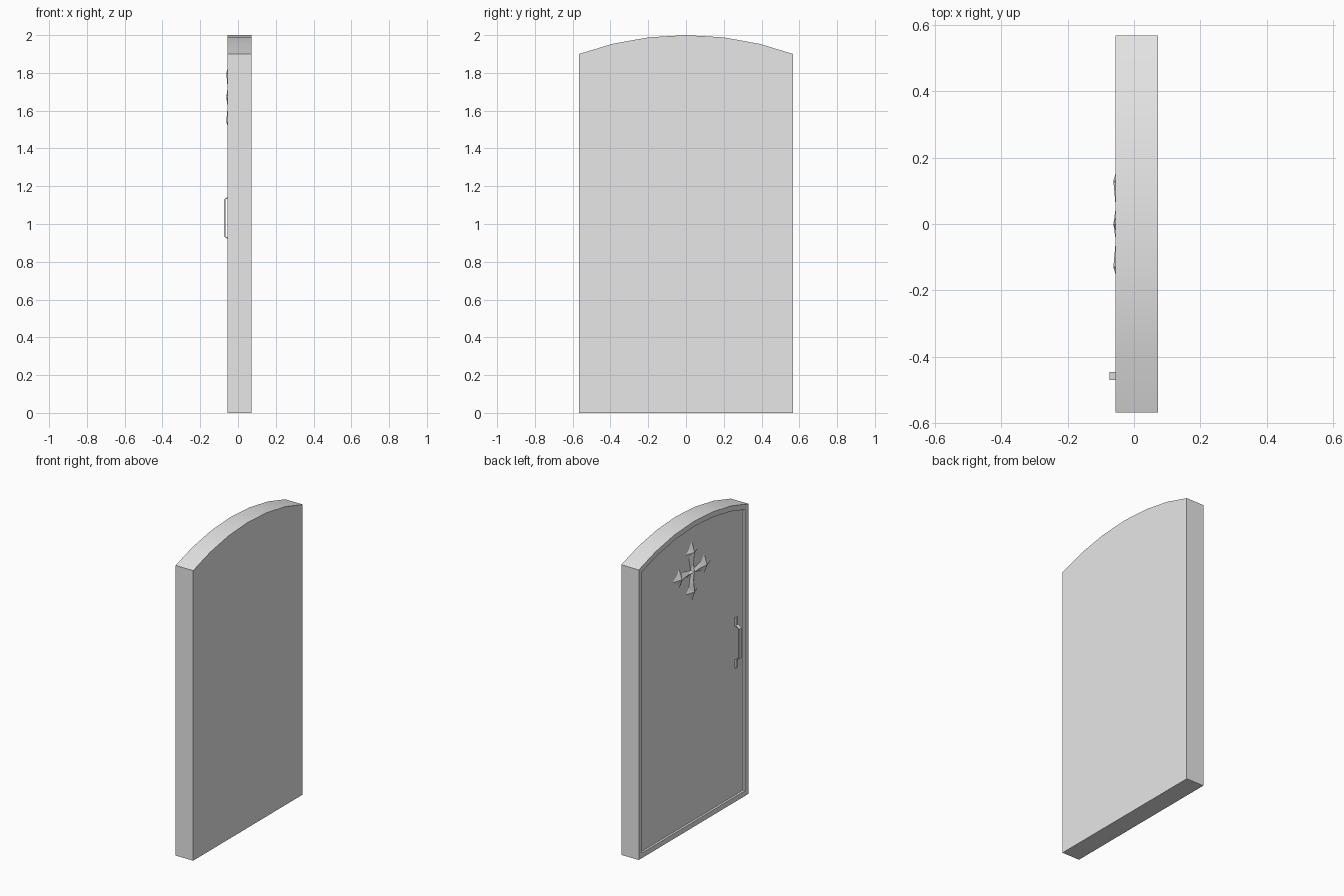
import bpy, bmesh
from math import sqrt

if "Cube" in bpy.data.objects:
    bpy.data.objects.remove(bpy.data.objects["Cube"])

# One plain grey for everything
grey = bpy.data.materials.new("plain grey")
grey.use_nodes = True
colour = (0.8, 0.8, 0.8, 1)
grey.diffuse_color = colour
grey.node_tree.nodes["Principled BSDF"].inputs["Base Color"].default_value = colour

HALF_W, FRONT_X, BACK_X = 0.567, -0.055, 0.072
RECESS = 0.014
PANEL_X = FRONT_X + RECESS


def finish(bm, name, smooth=False):
    mesh = bpy.data.meshes.new(name)
    bm.to_mesh(mesh)
    bm.free()
    mesh.materials.append(grey)
    obj = bpy.data.objects.new(name, mesh)
    bpy.context.collection.objects.link(obj)
    if smooth:
        bpy.ops.object.select_all(action="DESELECT")
        obj.select_set(True)
        bpy.context.view_layer.objects.active = obj
        bpy.ops.object.shade_smooth_by_angle(angle=0.5)
    return obj


def prism(points, offset):
    """Extrude a closed outline along an offset; returns the mesh and first face."""
    bm = bmesh.new()
    face = bm.faces.new([bm.verts.new(p) for p in points])
    new = bmesh.ops.extrude_face_region(bm, geom=[face], use_keep_orig=True)["geom"]
    moved = [v for v in new if isinstance(v, bmesh.types.BMVert)]
    bmesh.ops.translate(bm, verts=moved, vec=offset)
    bmesh.ops.recalc_face_normals(bm, faces=bm.faces)
    return bm, face


# Door slab with an arched top
radius = (HALF_W ** 2 + 0.1 ** 2) / 0.2
arch = []
for y in (-HALF_W, -0.39, -0.2, 0, 0.2, 0.39, HALF_W):
    arch.append((FRONT_X, y, 2 - radius + sqrt(radius ** 2 - y ** 2)))
outline = [(FRONT_X, HALF_W, 0), (FRONT_X, -HALF_W, 0)] + arch
bm, panel = prism(outline, (BACK_X - FRONT_X, 0, 0))

# Recessed panel inside a narrow raised border
bmesh.ops.inset_region(bm, faces=[panel], thickness=0.034, use_even_offset=True)
sunk = bmesh.ops.extrude_discrete_faces(bm, faces=[panel])["faces"][0]
bmesh.ops.translate(bm, verts=list(sunk.verts), vec=(RECESS, 0, 0))
finish(bm, "door_slab", smooth=True)

# Ornamental cross: four ridged arms with barbed ends
CROSS_Z = 1.67
ridge = {"R0": (0, 0, 0.021), "R1": (0.05, 0, 0.014),
         "R2": (0.13, 0, 0.021), "T": (0.2, 0, 0)}
edge = {"A": (0.01, 0.01, 0), "B": (0.1, 0.03, 0),
        "C": (0.13, 0.065, 0), "D": (0.152, 0.03, 0)}
facets = ("R0 A R1", "R1 A B", "R1 B R2", "R2 B C", "R2 C D", "R2 D T")
bm = bmesh.new()
for dy, dz in ((1, 0), (0, 1), (-1, 0), (0, -1)):
    for side in (1, -1):
        for facet in facets:
            verts = []
            for key in facet.split():
                along, across, height = {**ridge, **edge}[key]
                across *= side
                verts.append(bm.verts.new((PANEL_X - height,
                                           dy * along - dz * across,
                                           CROSS_Z + dz * along + dy * across)))
            face = bm.faces.new(verts)
            face.normal_update()
            if face.normal.x > 0:
                face.normal_flip()
bmesh.ops.remove_doubles(bm, verts=bm.verts, dist=0.0005)
finish(bm, "cross_ornament")

# Pull handle: a bent flat strip with tails lying on the panel
MID_Z, THICK = 1.032, 0.008
half = [(0.165, 0), (0.112, 0), (0.098, 0.025)]          # (height, stand-off)
path = half + [(-h, d) for h, d in reversed(half)]
inner = [(PANEL_X - d, -0.47, MID_Z + h) for h, d in path]
outer = [(PANEL_X - d - THICK, -0.47, MID_Z + h + (0.004 if h > 0 else -0.004) * (d == 0) * (abs(h) < 0.15))
         for h, d in path]
bm, _ = prism(outer + inner[::-1], (0, 0.025, 0))
finish(bm, "pull_handle")
